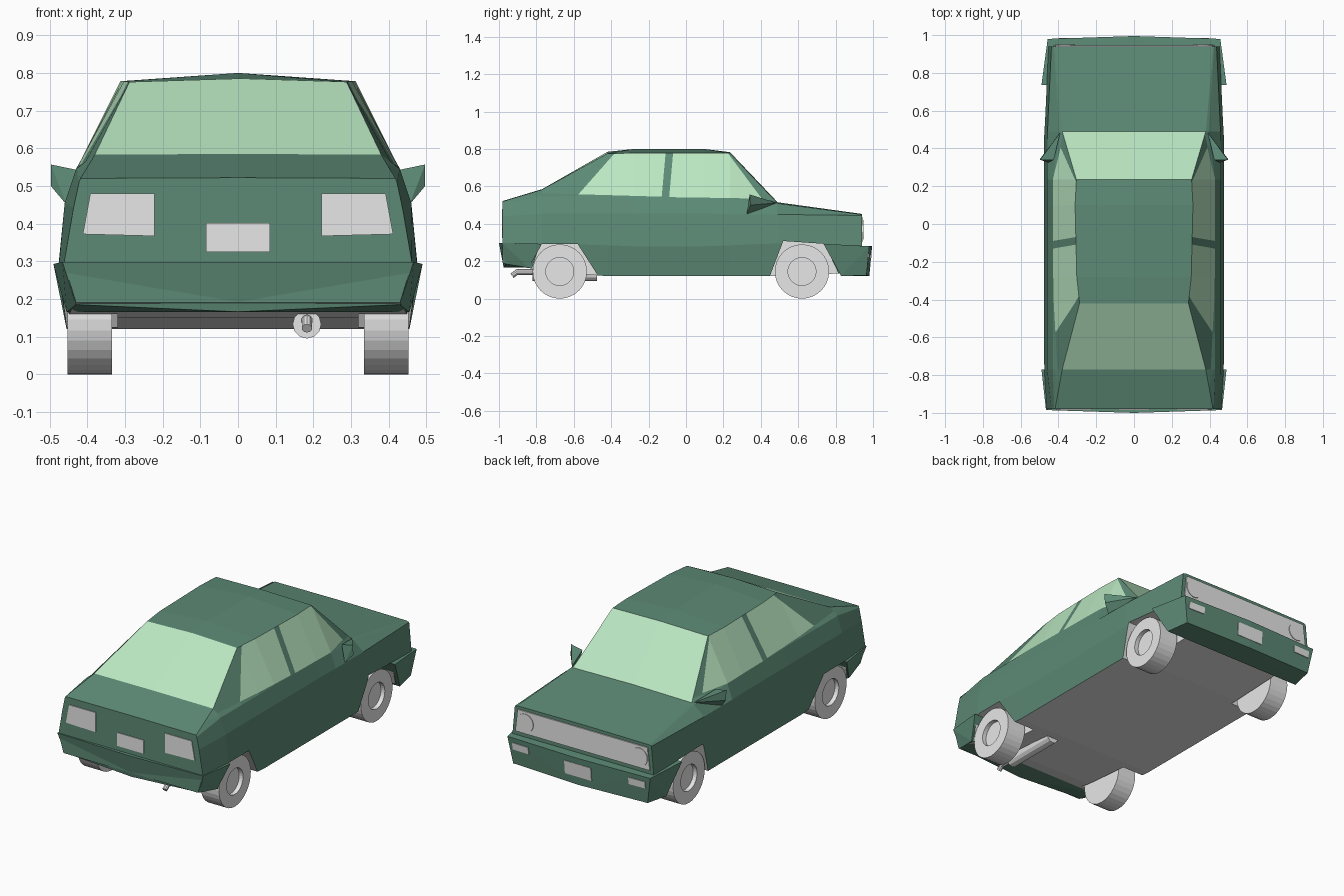
import bpy, bmesh
from mathutils import Vector, Matrix

cube = bpy.data.objects.get("Cube")
if cube:
    bpy.data.objects.remove(cube, do_unlink=True)


def material(name, rgb):
    m = bpy.data.materials.new(name)
    m.use_nodes = True
    m.diffuse_color = (*rgb, 1)
    m.node_tree.nodes["Principled BSDF"].inputs["Base Color"].default_value = (*rgb, 1)
    return m


green = material("dark green paint", (0.109, 0.254, 0.181))
glass = material("pale green glass", (0.50, 0.81, 0.545))
grey = material("light grey", (0.8, 0.8, 0.8))


def finish(name, bm, *mats):
    bmesh.ops.recalc_face_normals(bm, faces=bm.faces[:])
    mesh = bpy.data.meshes.new(name)
    bm.to_mesh(mesh)
    bm.free()
    for m in mats:
        mesh.materials.append(m)
    obj = bpy.data.objects.new(name, mesh)
    bpy.context.scene.collection.objects.link(obj)
    return obj


def hull(name, points, *mats):
    bm = bmesh.new()
    for p in points:
        bm.verts.new(p)
    bmesh.ops.convex_hull(bm, input=bm.verts[:])
    loose = [v for v in bm.verts if not v.link_faces]
    bmesh.ops.delete(bm, geom=loose, context='VERTS')
    return finish(name, bm, *mats)


def both_sides(points):
    return points + [(-x, y, z) for x, y, z in points if x]


def plate(name, outline, surface, out):
    """Thin plate laid on a surface y = surface(x, z)."""
    pts = [(x, surface(x, z) + d, z) for x, z in outline for d in (-out, out)]
    return hull(name, pts, grey)


def tube(name, a, b, radius, segments=32, recess=None):
    a, b = Vector(a), Vector(b)
    axis = b - a
    bm = bmesh.new()
    bmesh.ops.create_cone(bm, cap_ends=True, segments=segments, radius1=radius,
                          radius2=radius, depth=axis.length)
    if recess:
        # Sunken hub in the end at b
        rim, depth = recess
        cap = max(bm.faces, key=lambda f: f.calc_center_median().z)
        bmesh.ops.inset_region(bm, faces=[cap], thickness=rim, use_even_offset=True)
        ring = bmesh.ops.extrude_face_region(bm, geom=[cap])["geom"]
        bmesh.ops.translate(bm, vec=(0, 0, -depth),
                            verts=[g for g in ring if isinstance(g, bmesh.types.BMVert)])
        if cap.is_valid:
            bmesh.ops.delete(bm, geom=[cap], context='FACES_ONLY')
    turn = axis.to_track_quat('Z', 'Y').to_matrix().to_4x4()
    bm.transform(Matrix.Translation((a + b) / 2) @ turn)
    return finish(name, bm, grey)


# Body: half sections (sill, crease, shoulder, belt, roof edge) and centre height
stations = [
    (-.98, (.43, .19), (.462, .295), (.437, .44), (.422, .51), (.418, .52), .522),
    (-.77, (.455, .15), (.475, .295), (.46, .455), (.43, .545), (.38, .583), .585),
    (-.42, (.455, .12), (.477, .285), (.46, .455), (.43, .545), (.288, .776), .785),
    (-.28, (.455, .12), (.477, .28), (.46, .455), (.43, .545), (.303, .778), .80),
    (.10, (.455, .12), (.477, .28), (.46, .455), (.43, .54), (.312, .778), .80),
    (.235, (.455, .12), (.477, .285), (.46, .452), (.43, .537), (.305, .778), .783),
    (.49, (.455, .12), (.475, .295), (.458, .45), (.395, .503), (.38, .51), .515),
    (.94, (.43, .14), (.452, .285), (.437, .445), (.425, .448), (.42, .45), .453),
]
bm = bmesh.new()
rings = []
for y, *half, top in stations:
    section = half + [(0, top)] + [(-x, z) for x, z in reversed(half)]
    rings.append([bm.verts.new((x, y, z)) for x, z in section])
count = len(rings[0])
for i, (r, s) in enumerate(zip(rings, rings[1:])):
    for j in range(count):
        k = (j + 1) % count
        face = bm.faces.new((r[j], r[k], s[k], s[j]))
        if j in (4, 5) and i in (1, 5):      # rear screen and windscreen
            face.material_index = 1
        elif j == count - 1:                 # floor
            face.material_index = 2
bm.faces.new(rings[0])
bm.faces.new(rings[-1])
bmesh.ops.recalc_face_normals(bm, faces=bm.faces[:])

# Side windows cut into the cabin sides, outlines as (y, z)
windows = [
    [(-.575, .558), (-.13, .545), (-.108, .79), (-.37, .79)],
    [(-.09, .542), (.405, .535), (.215, .79), (-.068, .79)],
]


def cabin_sides():
    bm.normal_update()
    return [f for f in bm.faces
            if abs(f.normal.x) > .5 and f.calc_center_median().z > .515]


for outline in windows:
    edges = list(zip(outline, outline[1:] + outline[:1]))
    planes = [(Vector((0, *p)), Vector((0, p[1] - q[1], q[0] - p[0]))) for p, q in edges]
    for co, no in planes:
        faces = cabin_sides()
        geom = set(faces)
        for f in faces:
            geom.update(f.edges)
            geom.update(f.verts)
        bmesh.ops.bisect_plane(bm, geom=list(geom), plane_co=co, plane_no=no)
    for f in cabin_sides():
        c = f.calc_center_median()
        if all((c - co).dot(no) > 0 for co, no in planes):
            f.material_index = 1
body = finish("body", bm, green, glass, grey)

# Wheel arches cut out of the body
arches = {
    "rear": [(-.87, .02), (-.78, .293), (-.58, .293), (-.405, .02)],
    "front": [(.41, .02), (.52, .308), (.74, .293), (.87, .02)],
}
for end, outline in arches.items():
    for side in (1, -1):
        cutter = hull("arch_cutter", [(side * x, y, z) for y, z in outline for x in (.32, .6)],
                      green, glass, grey)
        for p in cutter.data.polygons:
            p.material_index = 2
        cutter.hide_render = True
        mod = body.modifiers.new("arch", 'BOOLEAN')
        mod.operation, mod.solver, mod.object = 'DIFFERENCE', 'EXACT', cutter
        bpy.context.view_layer.objects.active = body
        bpy.ops.object.modifier_apply(modifier=mod.name)
        bpy.data.objects.remove(cutter, do_unlink=True)

# Bumpers wrapping round to the arches
hull("rear_bumper", both_sides([
    (.49, -.77, .293), (.466, -.985, .298), (0, -1, .298),
    (.455, -.84, .165), (.43, -.965, .185), (0, -.975, .166)]), green)
hull("front_bumper", both_sides([
    (.49, .735, .293), (.457, .98, .28), (0, .995, .28),
    (.455, .83, .12), (.43, .965, .125), (0, .98, .12)]), green)

# Wheels
for end, y in (("rear", -.675), ("front", .62)):
    for side, word in ((1, "left"), (-1, "right")):
        tube(f"{end}_{word}_wheel", (side * .335, y, .145), (side * .453, y, .145),
             .145, recess=(.07, .025))

# Door mirrors, lamps and plates
def nose(x, z):
    return .943


def tail(x, z):
    return -.981


def bumper_face(x, z):
    return .9885 + .094 * (z - .21) - .033 * abs(x)


def box(x0, x1, z0, z1):
    return [(x0, z0), (x1, z0), (x1, z1), (x0, z1)]


plate("grille", [(-.43, .305), (.43, .305), (.415, .433), (-.415, .433)], nose, .003)
plate("front_plate", box(-.085, .085, .168, .245), bumper_face, .004)
plate("rear_plate", box(-.085, .085, .325, .402), tail, .003)
for side, word in ((1, "left"), (-1, "right")):
    hull(f"{word}_mirror", [(side * x, y, z) for x, y, z in (
        (.425, .34, .542), (.497, .34, .557), (.497, .345, .5),
        (.455, .325, .45), (.39, .485, .512))], green)
    tube(f"{word}_headlight", (side * .365, .944, .368), (side * .365, .95, .368), .052)
    plate(f"{word}_indicator", [(side * x, z) for x, z in box(.32, .425, .212, .252)],
          bumper_face, .004)
    plate(f"{word}_tail_light", [(side * x, z) for x, z in (
        (.222, .367), (.412, .372), (.392, .48), (.222, .48))], tail, .003)

# Exhaust
tube("silencer", (.183, -.475, .133), (.183, -.82, .133), .038, 12)
tube("exhaust_pipe", (.183, -.8, .143), (.183, -.905, .143), .016, 10)
tube("exhaust_tip", (.183, -.9, .145), (.183, -.93, .122), .014, 10)
